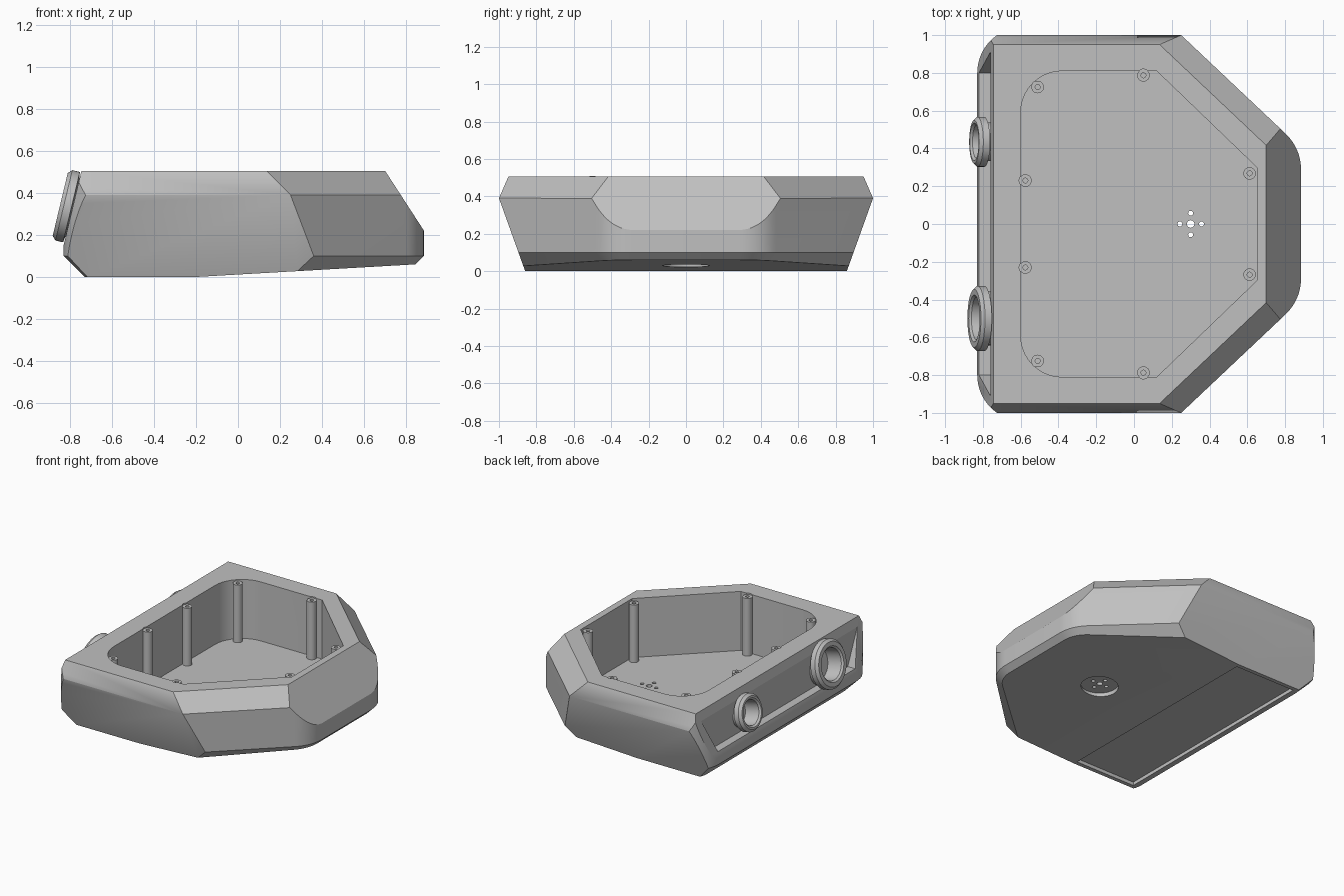
import bpy, bmesh, math
from mathutils import Vector, Matrix

cube = bpy.data.objects.get("Cube")
if cube:
    bpy.data.objects.remove(cube, do_unlink=True)

grey = bpy.data.materials.new("light_grey")
grey.use_nodes = True
grey.diffuse_color = (0.53, 0.53, 0.53, 1)
grey.node_tree.nodes["Principled BSDF"].inputs["Base Color"].default_value = grey.diffuse_color

TOP = 0.505
FLOOR = 0.07


def make(name, bm):
    """Turn a bmesh into an object with the shared material."""
    bmesh.ops.recalc_face_normals(bm, faces=bm.faces)
    mesh = bpy.data.meshes.new(name)
    bm.to_mesh(mesh)
    bm.free()
    mesh.materials.append(grey)
    ob = bpy.data.objects.new(name, mesh)
    bpy.context.collection.objects.link(ob)
    return ob


def prism(points, z0, z1):
    """Extrude a plan outline from z0 to z1."""
    bm = bmesh.new()
    face = bm.faces.new([bm.verts.new((x, y, z0)) for x, y in points])
    ext = bmesh.ops.extrude_face_region(bm, geom=[face])
    bmesh.ops.translate(bm, vec=(0, 0, z1 - z0),
                        verts=[v for v in ext["geom"] if isinstance(v, bmesh.types.BMVert)])
    return bm


def circle(x, y, r, n=32):
    return [(x + r * math.cos(2 * math.pi * i / n), y + r * math.sin(2 * math.pi * i / n))
            for i in range(n)]


def lathe(profile, steps=48):
    """Spin (radius, height) points about the z axis."""
    bm = bmesh.new()
    verts = [bm.verts.new((r, 0, z)) for r, z in profile]
    edges = [bm.edges.new(pair) for pair in zip(verts, verts[1:])]
    bmesh.ops.spin(bm, geom=verts + edges, cent=(0, 0, 0), axis=(0, 0, 1),
                   angle=2 * math.pi, steps=steps)
    bmesh.ops.remove_doubles(bm, verts=bm.verts, dist=1e-5)
    return bm


def activate(ob):
    bpy.ops.object.select_all(action='DESELECT')
    ob.select_set(True)
    bpy.context.view_layer.objects.active = ob


def smooth(ob):
    activate(ob)
    bpy.ops.object.shade_smooth_by_angle(angle=math.radians(25))


def cut(ob, bm):
    """Subtract a solid from an object."""
    cutter = make("cutter", bm)
    cutter.hide_render = True
    mod = ob.modifiers.new("cut", 'BOOLEAN')
    mod.operation = 'DIFFERENCE'
    mod.solver = 'EXACT'
    mod.object = cutter
    activate(ob)
    bpy.ops.object.modifier_apply(modifier=mod.name)
    bpy.data.objects.remove(cutter, do_unlink=True)


def trim(bm, co, no):
    """Slice off everything beyond a plane and cap the opening."""
    bmesh.ops.bisect_plane(bm, geom=bm.verts[:] + bm.edges[:] + bm.faces[:], dist=1e-5,
                           plane_co=co, plane_no=no, clear_outer=True)
    rim = [e for e in bm.edges if e.is_boundary]
    if rim:
        bmesh.ops.edgeloop_fill(bm, edges=rim)


def mirrored(half):
    return half + [(x, -y) for x, y in reversed(half)]


def arc(cx, cy, r, a0, a1, n=10):
    angles = [math.radians(a0 + (a1 - a0) * i / n) for i in range(n + 1)]
    return [(cx + r * math.cos(a), cy + r * math.sin(a)) for a in angles]


# Body: rounded plan outline
half = arc(-0.587, 0.8, 0.243, 180, 124.7)
half.append((0.25, 1.0))
a, b, c = Vector((0.80, 0.481)), Vector((0.885, 0.40)), Vector((0.885, 0.28))
for i in range(11):
    t = i / 10
    half.append(tuple(a * (1 - t) ** 2 + b * 2 * t * (1 - t) + c * t * t))
outline = mirrored(half)
bm = prism(outline, 0, TOP)

# Body: sloped sides, nose, back and underside
for s in (1, -1):
    trim(bm, (0, s, 0.39), (0, s * 0.39, -0.14))
    trim(bm, (0, s, 0.39), (0, s * 0.115, 0.05))
    trim(bm, (0.25, s, 0.39), (0.486, s * 0.514, 0.707))
trim(bm, (0.885, 0, 0.22), (0.285, 0, 0.185))
trim(bm, (-0.745, 0, TOP), (-0.355, 0, 0.085))
trim(bm, (-0.2, 0, 0), (0.06, 0, -1.045))

# Body: lower chamfer all round except the long sides
for p, q in zip(outline, outline[1:] + outline[:1]):
    d = (Vector(q) - Vector(p)).normalized()
    if abs(d.x) < 0.95:
        trim(bm, (p[0], p[1], 0.1), (-d.y, d.x, -1))
bmesh.ops.dissolve_degenerate(bm, dist=1e-4, edges=bm.edges)
body = make("body_shell", bm)

# Open cavity
cavity = arc(-0.38, 0.59, 0.22, 180, 90) + [(0.12, 0.81), (0.65, 0.30)]
cut(body, prism(mirrored(cavity), FLOOR, 0.7))

# Long slot across the back with slanted ends
bm = bmesh.new()
slot = [(-0.80, 0.19), (0.80, 0.19), (0.91, 0.44), (-0.91, 0.44)]
face = bm.faces.new([bm.verts.new((-0.76, y, z)) for y, z in slot])
ext = bmesh.ops.extrude_face_region(bm, geom=[face])
bmesh.ops.translate(bm, vec=(-0.3, 0, 0),
                    verts=[v for v in ext["geom"] if isinstance(v, bmesh.types.BMVert)])
cut(body, bm)

# Underside: shallow tray, round recess and drain holes
cut(body, prism([(-0.69, -0.83), (-0.2, -0.83), (-0.2, 0.83), (-0.69, 0.83)], -0.1, 0.025))
cut(body, prism(circle(0.30, 0, 0.125, 48), -0.1, 0.05))
cut(body, prism(circle(0.30, 0, 0.02), -0.1, 0.2))
for i in range(4):
    ang = i * math.pi / 2
    cut(body, prism(circle(0.30 + 0.057 * math.cos(ang), 0.057 * math.sin(ang), 0.013, 20), -0.1, 0.2))

# Screw posts, set just below the rim
post_top = TOP - 0.01
for x, y in [(-0.51, 0.725), (0.05, 0.787), (0.612, 0.268), (-0.575, 0.23)]:
    for s, side in ((1, "left"), (-1, "right")):
        cut(body, prism(circle(x, s * y, 0.033), post_top, 0.7))
        post = make("screw_post_" + side, lathe([
            (0.033, FLOOR - 0.01), (0.033, post_top), (0.013, post_top),
            (0.013, post_top - 0.12), (0, post_top - 0.12)], 32))
        post.location = (x, s * y, 0)
        smooth(post)

# Tilted ports on the back
axis = Vector((-0.355, 0, 0.085)).normalized()
turn = axis.to_track_quat('Z', 'Y').to_matrix().to_4x4()
for name, y, z, r, bore in (("large_port", -0.5, 0.345, 0.172, 0.112),
                            ("small_port", 0.435, 0.345, 0.132, 0.088)):
    place = Matrix.Translation((-0.846, y, z)) @ turn
    hole = prism(circle(0, 0, bore + 0.01, 48), -0.13, 0.1)
    bmesh.ops.transform(hole, matrix=place, verts=hole.verts)
    cut(body, hole)
    port = make(name, lathe([
        (r - 0.03, -0.12), (r - 0.03, -0.06), (r, -0.055), (r, -0.018), (r - 0.018, 0),
        (bore + 0.012, 0), (bore, -0.012), (bore, -0.125), (0, -0.125)], 64))
    port.matrix_world = place
    smooth(port)

smooth(body)
